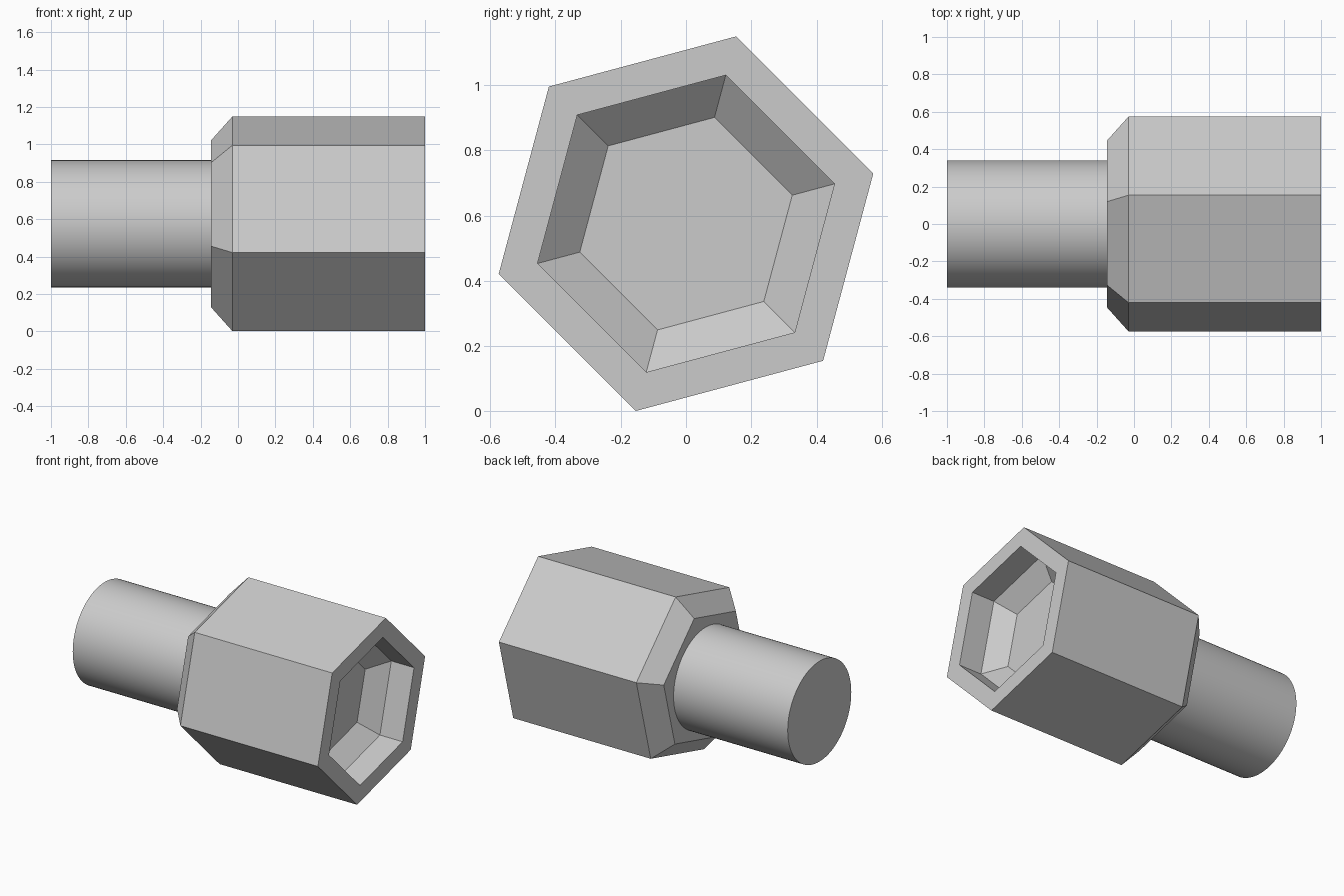
import bpy, bmesh, math

if "Cube" in bpy.data.objects:
    bpy.data.objects.remove(bpy.data.objects["Cube"])

CZ = 0.575  # height of the long axis


def lathe(name, profile, sides, start_deg):
    """Closed solid from (x, radius) rings along the x axis, capped at both ends."""
    bm = bmesh.new()
    rings = []
    for x, r in profile:
        ring = []
        for i in range(sides):
            a = math.radians(start_deg) + 2 * math.pi * i / sides
            ring.append(bm.verts.new((x, r * math.cos(a), CZ + r * math.sin(a))))
        rings.append(ring)
    for a, b in zip(rings, rings[1:]):
        for i in range(sides):
            j = (i + 1) % sides
            bm.faces.new((a[i], a[j], b[j], b[i]))
    bm.faces.new(rings[0])
    bm.faces.new(rings[-1])
    bmesh.ops.recalc_face_normals(bm, faces=bm.faces)
    mesh = bpy.data.meshes.new(name)
    bm.to_mesh(mesh)
    bm.free()
    obj = bpy.data.objects.new(name, mesh)
    bpy.context.collection.objects.link(obj)
    return obj


# Hexagonal head: chamfered back, straight sides, rim, stepped socket with tapered floor
lathe("hex_head", [(-0.145, 0.461), (-0.03, 0.594), (1.0, 0.594),
                   (1.0, 0.471), (0.83, 0.471), (0.725, 0.337)], 6, 15)

# Round shank, seated against the back of the head
shank = lathe("round_shank", [(-1.0, 0.34), (-0.145, 0.34)], 96, 0)
bpy.context.view_layer.objects.active = shank
shank.select_set(True)
bpy.ops.object.shade_smooth_by_angle(angle=math.radians(30))
